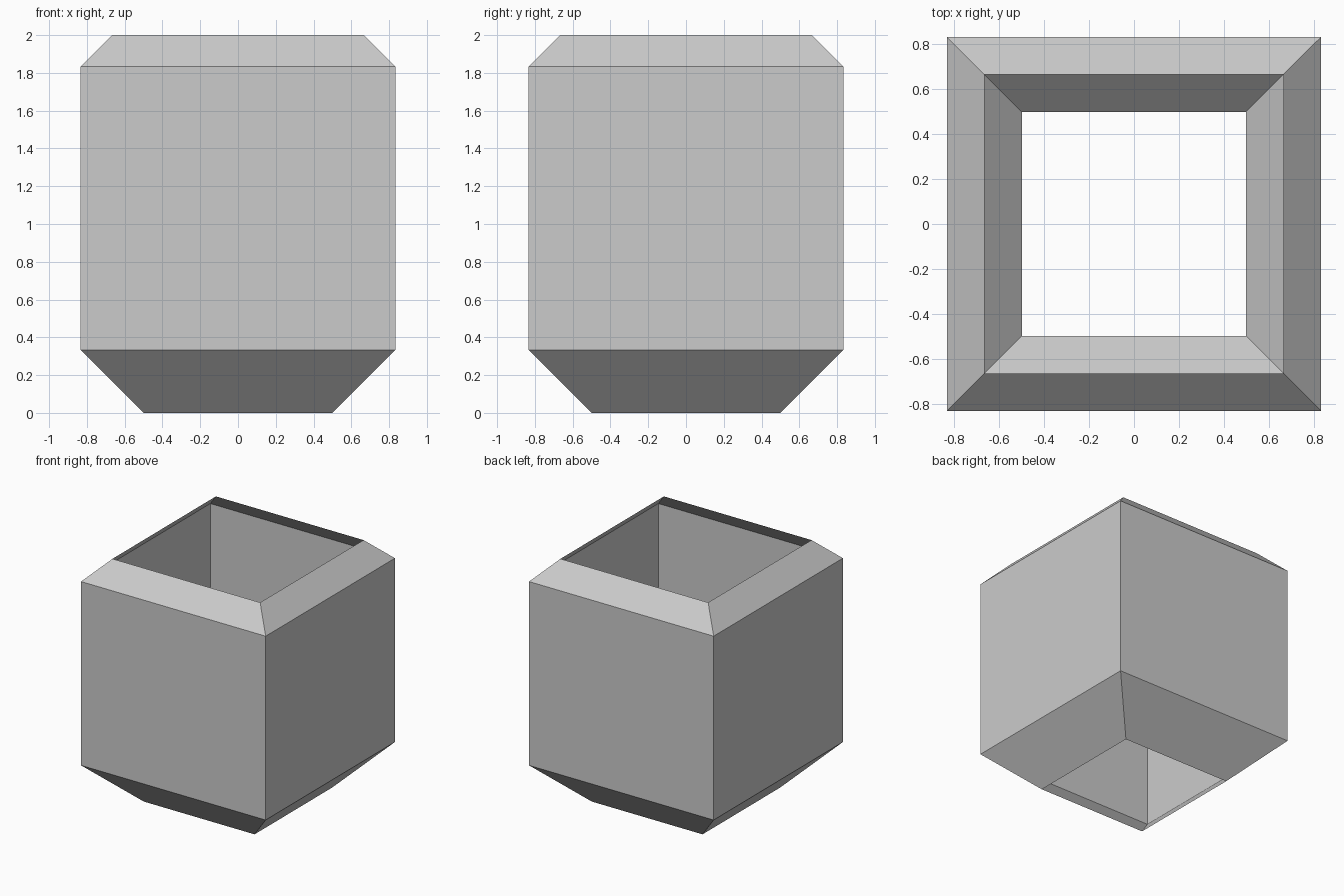
import bpy
import bmesh

cube = bpy.data.objects.get("Cube")
if cube:
    bpy.data.objects.remove(cube, do_unlink=True)

# Plain grey material
grey = bpy.data.materials.new("light_grey")
grey.use_nodes = True
colour = (0.6, 0.6, 0.6, 1)
grey.diffuse_color = colour
grey.node_tree.nodes["Principled BSDF"].inputs["Base Color"].default_value = colour

# Half width and height of each square ring, from bottom rim to top rim
PROFILE = [(1 / 2, 0), (5 / 6, 1 / 3), (5 / 6, 11 / 6), (2 / 3, 2)]
CORNERS = [(-1, -1), (1, -1), (1, 1), (-1, 1)]

# Thin open shell: bottom taper, straight walls and top taper
bm = bmesh.new()
rings = [[bm.verts.new((x * w, y * w, z)) for x, y in CORNERS] for w, z in PROFILE]
for low, high in zip(rings, rings[1:]):
    for i in range(4):
        j = (i + 1) % 4
        bm.faces.new((low[i], low[j], high[j], high[i]))

mesh = bpy.data.meshes.new("open_square_shell")
bm.to_mesh(mesh)
bm.free()
mesh.materials.append(grey)
shell = bpy.data.objects.new("open_square_shell", mesh)
bpy.context.collection.objects.link(shell)
